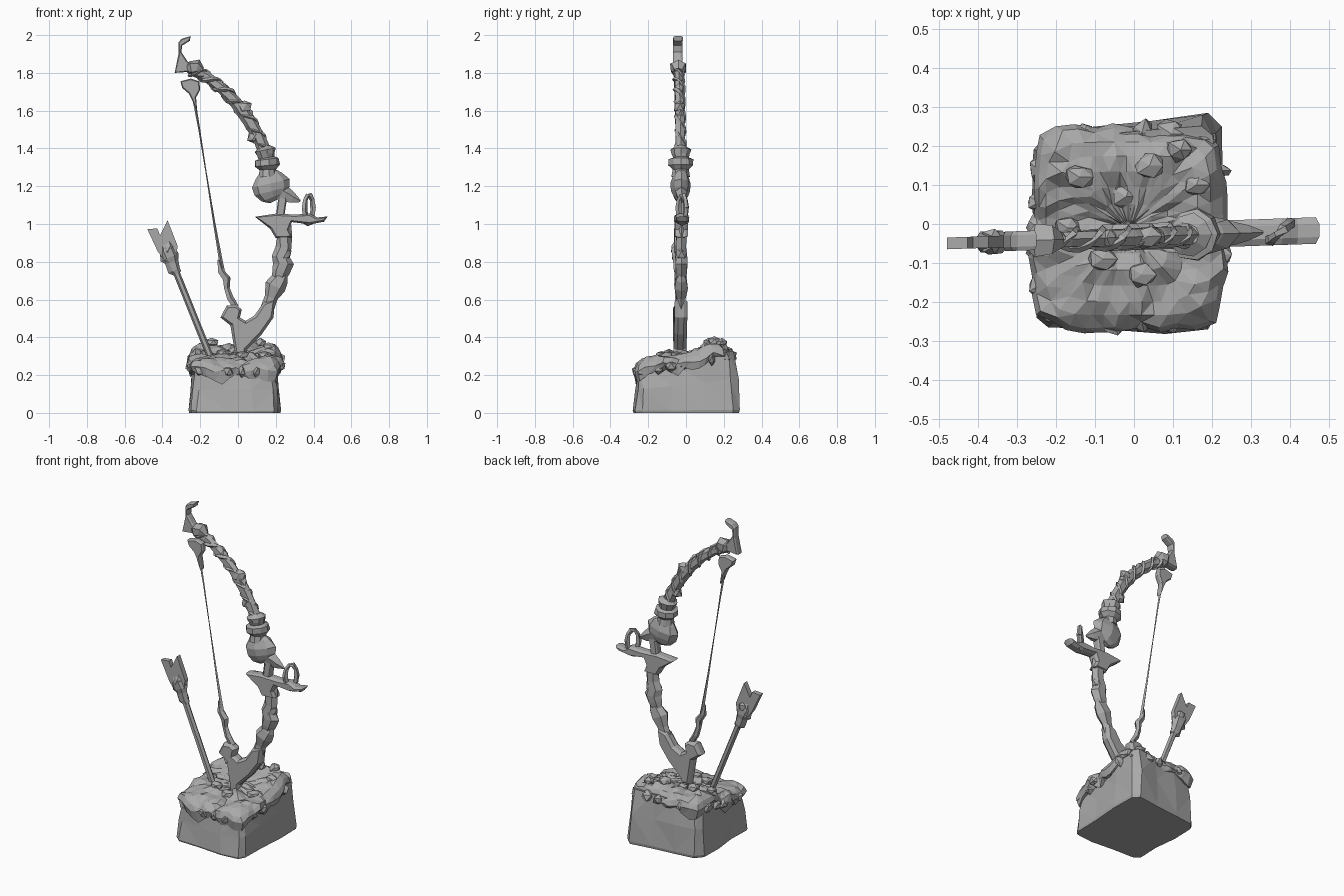
import bpy, bmesh, math, random
from mathutils import Vector, noise

random.seed(7)
stone = bpy.data.materials.new("plain grey")
stone.diffuse_color = (0.4, 0.4, 0.4, 1)


def finish(bm, name, lean=True):
    """Turn bmesh into a flat-shaded object; bow parts lie in a slightly turned plane."""
    if lean:
        for v in bm.verts:
            v.co.y += -0.033 + 0.035 * v.co.x
    bmesh.ops.recalc_face_normals(bm, faces=bm.faces[:])
    me = bpy.data.meshes.new(name)
    bm.to_mesh(me)
    bm.free()
    me.materials.append(stone)
    ob = bpy.data.objects.new(name, me)
    bpy.context.collection.objects.link(ob)
    return ob


def skin(bm, rings):
    """Bridge a list of equal point rings and cap both ends."""
    vr = [[bm.verts.new(p) for p in r] for r in rings]
    n = len(vr[0])
    for a, b in zip(vr, vr[1:]):
        for i in range(n):
            bm.faces.new((a[i], a[(i + 1) % n], b[(i + 1) % n], b[i]))
    bm.faces.new(vr[0][::-1])
    bm.faces.new(vr[-1])


def tube(name, pts, sides=6, flat=1.0, jitter=0.0):
    """Loft along (x, y, z, radius) points; flat squashes the y depth."""
    P = [Vector(p[:3]) for p in pts]
    rings = []
    for i, p in enumerate(P):
        t = (P[min(i + 1, len(P) - 1)] - P[max(i - 1, 0)]).normalized()
        ref = Vector((0, 1, 0)) if abs(t.y) < 0.9 else Vector((1, 0, 0))
        u = t.cross(ref).normalized()
        w = t.cross(u)
        r = pts[i][3]
        ring = []
        for k in range(sides):
            a = math.tau * k / sides
            rr = r * (1 + random.uniform(-jitter, jitter))
            ring.append(p + u * rr * math.cos(a) + w * rr * flat * math.sin(a))
        rings.append(ring)
    bm = bmesh.new()
    skin(bm, rings)
    return finish(bm, name)


def limb(name, pts, **kw):
    return tube(name, [(x, 0, z, r) for x, z, r in pts], **kw)


def plate(name, outline, half, edge=0.5, inset=0.012):
    """Extrude an (x, z) outline in y, with chamfered front and back."""
    bm = bmesh.new()
    y = half * edge
    rings = [[(x, s * y, z) for x, z in outline] for s in (-1, 1)]
    skin(bm, rings)
    bm.faces.ensure_lookup_table()
    caps = [f for f in bm.faces if len(f.verts) == len(outline)]
    bmesh.ops.recalc_face_normals(bm, faces=bm.faces[:])
    if inset:
        bmesh.ops.inset_individual(bm, faces=caps, thickness=inset)
        for f in caps:
            s = 1 if f.calc_center_median().y > 0 else -1
            for v in f.verts:
                v.co.y = s * half
    bmesh.ops.triangulate(bm, faces=[f for f in bm.faces if len(f.verts) > 4])
    return finish(bm, name)


def lump(name, c, size, lean=True):
    bm = bmesh.new()
    bmesh.ops.create_icosphere(bm, subdivisions=1, radius=1)
    for v in bm.verts:
        k = random.uniform(0.75, 1.15)
        v.co = Vector([c[i] + v.co[i] * size[i] * k for i in range(3)])
    return finish(bm, name, lean)


# --- rock base: slanted block with broad facets
foot = [(-0.25, -0.24), (-0.22, -0.265), (-0.07, -0.27), (0.08, -0.282), (0.19, -0.27), (0.212, -0.23),
        (0.215, -0.08), (0.228, 0.1), (0.225, 0.25), (0.19, 0.285), (0.05, 0.265), (-0.1, 0.25),
        (-0.22, 0.235), (-0.258, 0.19), (-0.262, 0.05), (-0.245, -0.1)]
bm = bmesh.new()
rings = []
for s, k, j in ((0.985, 0, 0), (1, 0.05, 0), (0.965, 0.55, 0.008), (0.9, 1, 0.006)):
    ring = []
    for x, y in foot:
        top = 0.275 + 0.19 * y
        ring.append((x * s + random.uniform(-j, j), y * s + random.uniform(-j, j), top * k))
    rings.append(ring)
skin(bm, rings)
bmesh.ops.triangulate(bm, faces=[f for f in bm.faces if f.calc_center_median().z > 0.03])
finish(bm, "rock_base", False)


# --- ragged crust over the rock, overhanging the edges
def edge_radius(a):
    c, s = abs(math.cos(a)), abs(math.sin(a))
    return ((c / 0.24) ** 6 + (s / 0.252) ** 6) ** (-1 / 6)


def crust_top(x, y):
    return (0.315 + 0.13 * y + 0.03 * math.exp(-((y - 0.14) / 0.07) ** 2)
            + 0.028 * noise.noise((x * 14, y * 14, 3)) + random.uniform(-0.008, 0.008))


bm = bmesh.new()
N = 44
rings = []
drop = [random.uniform(0, 0.03) + 0.02 * math.sin(i * 0.9) for i in range(N)]
wob = [random.uniform(-0.012, 0.012) for i in range(N)]
for f, mode in ((0.08, 0), (0.25, 0), (0.42, 0), (0.58, 0), (0.74, 0), (0.88, 0), (0.98, 1), (1.03, 2), (0.98, 3), (0.8, 4)):
    ring = []
    for i in range(N):
        a = math.tau * (i + 0.35 * random.random()) / N
        r = edge_radius(a) * f + (wob[i] if mode else 0)
        x, y = r * math.cos(a) - 0.015, r * math.sin(a) - 0.012
        t = crust_top(x, y)
        z = (t, t - 0.02, t - 0.05, t - 0.075 - drop[i], t - 0.08)[mode]
        ring.append((x, y, z))
    rings.append(ring)
skin(bm, rings)
bmesh.ops.triangulate(bm, faces=bm.faces[:])
finish(bm, "crust", False)

# clumps along the rim and scattered on top
for i in range(22):
    a = math.tau * i / 22
    r = edge_radius(a) * random.uniform(0.9, 0.98)
    x, y = r * math.cos(a) - 0.015, r * math.sin(a) - 0.01
    lump("rim_clump", (x, y, 0.262 + 0.17 * y), [random.uniform(0.022, 0.045) for _ in "xy"] + [0.035], False)
for x, y in ((-0.17, -0.01), (-0.02, 0.07), (0.12, 0.19), (0.04, 0.15), (0.16, 0.1), (-0.14, 0.12),
             (0.14, -0.05), (-0.08, -0.09), (0.02, -0.13)):
    lump("top_clump", (x, y, crust_top(x, y)), (0.04, 0.035, 0.025), False)

# --- hooked upper tip
plate("bow_tip", [(-0.25, 1.995), (-0.255, 1.97), (-0.295, 1.945), (-0.30, 1.91), (-0.27, 1.865), (-0.235, 1.83),
                  (-0.265, 1.805), (-0.335, 1.80), (-0.315, 1.90), (-0.316, 1.96), (-0.30, 1.98)], 0.025, 0.6, 0.006)
limb("tip_knot", [(-0.275, 1.82, 0.02), (-0.25, 1.825, 0.042), (-0.215, 1.83, 0.04), (-0.195, 1.81, 0.025)], jitter=0.2)

# --- upper limb with twisted vines
arc = [(-0.25, 1.815), (-0.17, 1.78), (-0.09, 1.72), (-0.01, 1.645), (0.06, 1.55), (0.11, 1.46), (0.145, 1.37)]
limb("upper_limb", [(x, z, 0.026 + 0.002 * i) for i, (x, z) in enumerate(arc)], flat=0.8, jitter=0.12)


def on_arc(t):
    f = t * (len(arc) - 1)
    i = min(int(f), len(arc) - 2)
    a, b = Vector(arc[i]), Vector(arc[i + 1])
    d = (b - a).normalized()
    return a.lerp(b, f - i), Vector((-d.y, d.x))


for ph in (0, math.pi):
    path = []
    for k in range(37):
        p, n = on_arc(k / 36)
        ang = ph + k * 0.62
        q = p + n * 0.03 * math.cos(ang)
        path.append((q.x, 0.024 * math.sin(ang), q.y, random.uniform(0.007, 0.013)))
    tube("limb_vine", path, sides=4)
for x, z, s in ((-0.2, 1.8, 0.035), (-0.07, 1.715, 0.03), (0.035, 1.62, 0.042), (0.05, 1.585, 0.035), (0.085, 1.46, 0.038)):
    lump("vine_knot", (x, 0, z), (s, s * 0.8, s))

# --- collar and bulb under the upper limb
limb("collar", [(0.138, 1.41, 0.03), (0.143, 1.392, 0.056), (0.146, 1.37, 0.05), (0.149, 1.35, 0.042),
                (0.151, 1.342, 0.064), (0.154, 1.31, 0.066), (0.156, 1.288, 0.044), (0.157, 1.25, 0.05)], sides=9, jitter=0.06)
limb("bulb", [(0.157, 1.275, 0.048), (0.162, 1.255, 0.075), (0.172, 1.215, 0.1), (0.18, 1.175, 0.095),
              (0.19, 1.145, 0.07), (0.2, 1.125, 0.035)], sides=8, flat=0.52, jitter=0.08)
limb("bulb_spike", [(0.19, 1.175, 0.05), (0.25, 1.155, 0.045), (0.29, 1.135, 0.03), (0.33, 1.12, 0.006)], sides=5, flat=0.7)
plate("stem", [(0.215, 1.15), (0.26, 1.14), (0.245, 1.04), (0.2, 1.04)], 0.022, 0.6, 0.008)

# --- cross guard with its loop
plate("cross_guard", [(0.09, 1.038), (0.2, 1.055), (0.3, 1.05), (0.38, 1.055), (0.42, 1.035), (0.475, 1.04), (0.455, 1.012),
                      (0.38, 0.998), (0.285, 1.01), (0.27, 0.97), (0.285, 0.93), (0.2, 0.925), (0.17, 0.975)], 0.034, 0.5, 0.01)
loop = []
for k in range(11):
    a = math.tau * k / 10
    loop.append((0.375 + 0.024 * math.cos(a), 0.02 * math.cos(a), 1.085 + 0.07 * math.sin(a), random.uniform(0.011, 0.018)))
tube("guard_loop", loop, sides=5)
lump("loop_knot", (0.37, 0, 1.02), (0.045, 0.04, 0.03))

# --- lower limb in overlapping segments
limb("grip", [(0.2, 0.68, 0.025), (0.225, 0.75, 0.048), (0.24, 0.79, 0.052), (0.228, 0.83, 0.045),
              (0.243, 0.875, 0.04), (0.243, 0.93, 0.04), (0.23, 0.98, 0.05)], flat=0.75, jitter=0.12)
lump("grip_knot", (0.25, 0, 0.84), (0.035, 0.035, 0.04))
limb("lower_segment", [(0.155, 0.55, 0.036), (0.175, 0.61, 0.038), (0.195, 0.67, 0.055), (0.225, 0.715, 0.045),
                       (0.25, 0.745, 0.012)], flat=0.7, jitter=0.1)
plate("bow_foot", [(-0.01, 0.28), (0.04, 0.28), (0.045, 0.335), (0.125, 0.415), (0.188, 0.505), (0.195, 0.6), (0.135, 0.585),
                   (0.087, 0.515), (0.04, 0.487), (0.01, 0.505), (0.02, 0.548), (-0.012, 0.572), (-0.06, 0.568),
                   (-0.093, 0.505), (-0.04, 0.463)], 0.034, 0.45, 0.014)

# --- bowstring with its bindings
plate("string_top_binding", [(-0.305, 1.755), (-0.25, 1.77), (-0.205, 1.755), (-0.2, 1.71), (-0.222, 1.67), (-0.215, 1.59),
                             (-0.245, 1.66), (-0.26, 1.69), (-0.295, 1.72)], 0.02, 0.5, 0.006)
limb("string", [(-0.235, 1.67, 0.008), (-0.205, 1.5, 0.005), (-0.17, 1.28, 0.003), (-0.125, 1.0, 0.006),
                (-0.09, 0.8, 0.01), (-0.06, 0.66, 0.01), (-0.02, 0.55, 0.01)], sides=4)
limb("string_low_binding", [(-0.105, 0.81, 0.006), (-0.09, 0.75, 0.018), (-0.06, 0.71, 0.022), (-0.06, 0.66, 0.014),
                            (-0.045, 0.61, 0.018), (-0.01, 0.56, 0.016)], sides=5, jitter=0.2)

# --- arrow stuck in the rock
limb("arrow_shaft", [(-0.14, 0.28, 0.018), (-0.335, 0.765, 0.018), (-0.37, 0.86, 0.02)], sides=6)
limb("arrow_binding", [(-0.318, 0.735, 0.02), (-0.335, 0.755, 0.032), (-0.35, 0.80, 0.034), (-0.358, 0.825, 0.05),
                       (-0.375, 0.86, 0.045), (-0.39, 0.9, 0.02)], flat=0.75, jitter=0.2)
plate("arrow_feathers", [(-0.48, 0.972), (-0.427, 0.977), (-0.413, 0.94), (-0.373, 1.02), (-0.32, 0.885), (-0.325, 0.835),
                         (-0.385, 0.80), (-0.425, 0.855)], 0.015, 1.0, 0)
for s in (-1, 1):
    lump("feather_knot", (-0.365, 0.015 * s, 0.87), (0.03, 0.02, 0.035))
